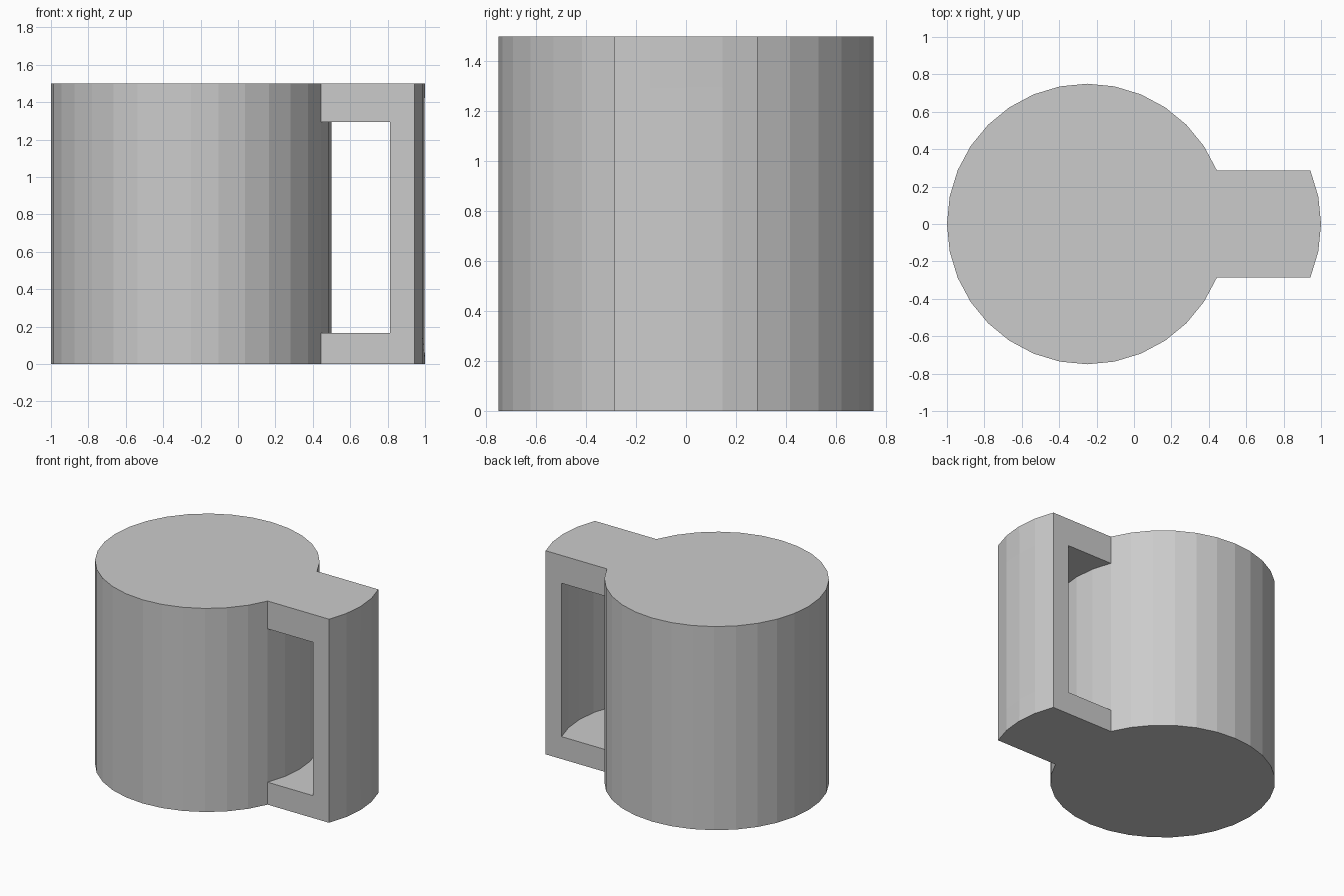
import bpy
import bmesh
from mathutils import Vector

if "Cube" in bpy.data.objects:
    bpy.data.objects.remove(bpy.data.objects["Cube"])

RADIUS, HEIGHT = 0.75, 1.5
LOW, HIGH = 0.165, 1.295          # inner edges of the handle opening

bm = bmesh.new()

# Solid 32-sided body
bmesh.ops.create_cone(bm, cap_ends=True, segments=32, radius1=RADIUS,
                      radius2=RADIUS, depth=HEIGHT)
bmesh.ops.translate(bm, verts=bm.verts, vec=(-0.25, 0, HEIGHT / 2))


def handle_side_faces():
    """The two columns of body faces that point to +x."""
    return [f for f in bm.faces if f.normal.x > 0.95]


def extrude_x(faces, distance):
    geom = bmesh.ops.extrude_face_region(bm, geom=faces)["geom"]
    verts = [g for g in geom if isinstance(g, bmesh.types.BMVert)]
    bmesh.ops.translate(bm, verts=verts, vec=(distance, 0, 0))
    return [g for g in geom if isinstance(g, bmesh.types.BMFace)]


# Cut the handle roots into those columns
bm.normal_update()
for z in (LOW, HIGH):
    faces = handle_side_faces()
    geom = set(faces)
    for f in faces:
        geom.update(f.edges)
        geom.update(f.verts)
    bmesh.ops.bisect_plane(bm, geom=list(geom), plane_co=(0, 0, z),
                           plane_no=(0, 0, 1))
    bm.normal_update()

# Upper and lower handle arms, in two steps
arms = [f for f in handle_side_faces()
        if not LOW < f.calc_center_median().z < HIGH]
arms = extrude_x(arms, 0.37)
arms = extrude_x(arms, 0.13)
bm.normal_update()

# Upright grip: bridge the facing ends of the arms
ends = [f for f in bm.faces
        if f.calc_center_median().x > 0.87 and abs(f.normal.z) > 0.9
        and LOW - 0.01 < f.calc_center_median().z < HIGH + 0.01]
rims = [e for e in {e for f in ends for e in f.edges}
        if sum(f in ends for f in e.link_faces) == 1]
inner = [e for e in {e for f in ends for e in f.edges} if e not in rims]
bmesh.ops.delete(bm, geom=ends + inner, context='FACES_KEEP_BOUNDARY')
bmesh.ops.bridge_loops(bm, edges=[e for e in rims if e.is_valid])

# Slightly flatter outer ridge along the grip
for v in bm.verts:
    if v.co.x > 0.99 and 0.1 < v.co.z < 1.4:
        v.co += Vector((-0.004, 0, 0))

bmesh.ops.recalc_face_normals(bm, faces=bm.faces)
mesh = bpy.data.meshes.new("mug")
bm.to_mesh(mesh)
bm.free()
mug = bpy.data.objects.new("mug", mesh)
bpy.context.collection.objects.link(mug)
